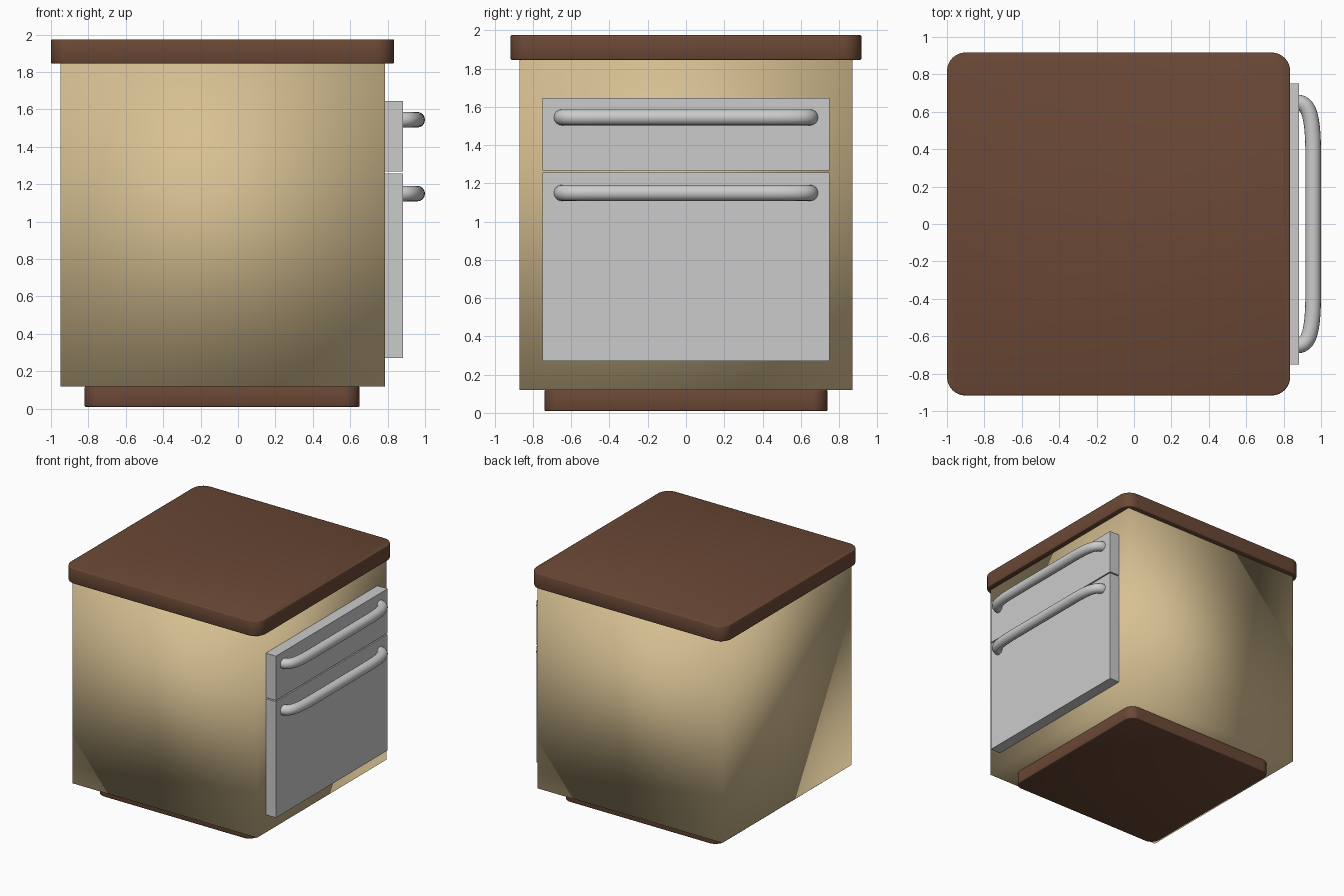
import bpy, bmesh, math
from mathutils import Vector

if "Cube" in bpy.data.objects:
    bpy.data.objects.remove(bpy.data.objects["Cube"])


def material(name, color):
    m = bpy.data.materials.new(name)
    m.diffuse_color = color
    m.use_nodes = True
    m.node_tree.nodes["Principled BSDF"].inputs["Base Color"].default_value = m.diffuse_color
    return m


wood = material("dark_wood", (0.145, 0.065, 0.036, 1))
cream = material("cream_paint", (0.68, 0.53, 0.29, 1))


def box(name, lo, hi, mat=None):
    lo, hi = Vector(lo), Vector(hi)
    bpy.ops.mesh.primitive_cube_add(size=1, location=(lo + hi) / 2)
    ob = bpy.context.object
    ob.name = name
    ob.scale = hi - lo
    bpy.ops.object.transform_apply(location=False, rotation=False, scale=True)
    if mat:
        ob.data.materials.append(mat)
    return ob


def rounded_slab(name, lo, hi, radius, mat):
    # box with rounded vertical corners and a tiny softened rim
    ob = box(name, lo, hi, mat)
    bm = bmesh.new()
    bm.from_mesh(ob.data)
    upright = [e for e in bm.edges
               if abs(e.verts[0].co.z - e.verts[1].co.z) > 0.01]
    bmesh.ops.bevel(bm, geom=upright, offset=radius, segments=8,
                    profile=0.5, affect='EDGES')
    rim = [e for e in bm.edges
           if abs(e.verts[0].co.z - e.verts[1].co.z) < 1e-4]
    bmesh.ops.bevel(bm, geom=rim, offset=0.007, segments=2,
                    profile=0.5, affect='EDGES')
    bm.to_mesh(ob.data)
    bm.free()
    bpy.ops.object.shade_smooth_by_angle(angle=math.radians(50))
    return ob


def handle(name, z):
    # round bar bowed out from the drawer front
    curve = bpy.data.curves.new(name, 'CURVE')
    curve.dimensions = '3D'
    curve.bevel_depth = 0.042
    curve.bevel_resolution = 6
    curve.resolution_u = 12
    curve.use_fill_caps = True
    sp = curve.splines.new('BEZIER')
    sp.bezier_points.add(3)
    # co, left handle, right handle as (x, y)
    pts = [((0.87, -0.65), (0.85, -0.65), (0.935, -0.65)),
           ((0.958, -0.40), (0.955, -0.58), (0.958, -0.30)),
           ((0.958, 0.40), (0.958, 0.30), (0.955, 0.58)),
           ((0.87, 0.65), (0.935, 0.65), (0.85, 0.65))]
    for bp, (co, left, right) in zip(sp.bezier_points, pts):
        bp.handle_left_type = bp.handle_right_type = 'FREE'
        bp.co = (*co, z)
        bp.handle_left = (*left, z)
        bp.handle_right = (*right, z)
    ob = bpy.data.objects.new(name, curve)
    bpy.context.collection.objects.link(ob)
    bpy.ops.object.select_all(action='DESELECT')
    ob.select_set(True)
    bpy.context.view_layer.objects.active = ob
    bpy.ops.object.convert(target='MESH')
    bpy.ops.object.shade_smooth_by_angle(angle=math.radians(50))


# Cabinet
rounded_slab("plinth", (-0.82, -0.74, 0.01), (0.65, 0.74, 0.12), 0.08, wood)
box("cabinet_body", (-0.95, -0.87, 0.12), (0.787, 0.87, 1.85), cream)
bpy.ops.object.shade_smooth()
rounded_slab("worktop", (-1.0, -0.917, 1.845), (0.835, 0.917, 1.975), 0.1, wood)

# Drawers with bar handles
for label, z0, z1, hz in (("upper", 1.267, 1.645, 1.545),
                          ("lower", 0.27, 1.257, 1.15)):
    box(label + "_drawer_front", (0.78, -0.75, z0), (0.882, 0.75, z1))
    handle(label + "_drawer_handle", hz)
